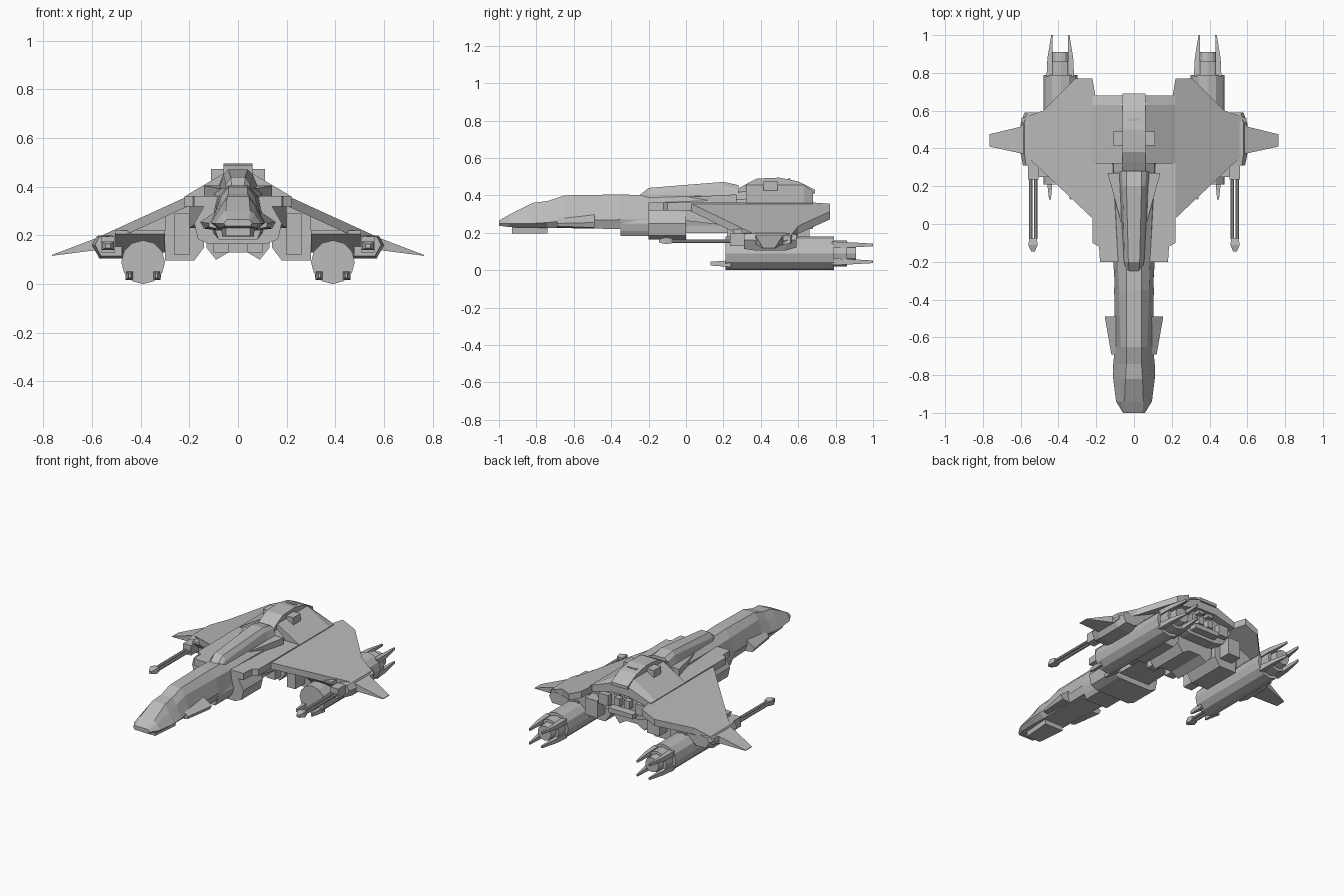
import bpy, bmesh, math
from mathutils import Matrix

cube = bpy.data.objects.get("Cube")
if cube:
    bpy.data.objects.remove(cube, do_unlink=True)

hull_grey = bpy.data.materials.new("hull_grey")
hull_grey.use_nodes = True
hull_grey.diffuse_color = (0.5, 0.5, 0.5, 1)
hull_grey.node_tree.nodes["Principled BSDF"].inputs["Base Color"].default_value = (0.5, 0.5, 0.5, 1)


def finish(name, bm, mirror):
    bmesh.ops.recalc_face_normals(bm, faces=bm.faces)
    mesh = bpy.data.meshes.new(name)
    bm.to_mesh(mesh)
    bm.free()
    mesh.materials.append(hull_grey)
    obj = bpy.data.objects.new(name, mesh)
    bpy.context.collection.objects.link(obj)
    if mirror:
        obj.modifiers.new("Mirror", 'MIRROR').use_mirror_merge = False
    return obj


def skin(name, rings, mirror=False):
    """Join rings of points into a closed solid."""
    bm = bmesh.new()
    loops = [[bm.verts.new(p) for p in ring] for ring in rings]
    n = len(loops[0])
    for a, b in zip(loops, loops[1:]):
        for i in range(n):
            j = (i + 1) % n
            bm.faces.new((a[i], a[j], b[j], b[i]))
    bm.faces.new(loops[0])
    bm.faces.new(loops[-1])
    return finish(name, bm, mirror)


def along_y(name, sections, mirror=False):
    return skin(name, [[(x, y, z) for x, z in pts] for y, pts in sections], mirror)


def both(half):
    return half + [(-x, z) for x, z in reversed(half)]


def rect(x0, x1, z0, z1):
    return [(x0, z0), (x1, z0), (x1, z1), (x0, z1)]


def box(name, x0, x1, y0, y1, z0, z1, mirror=False):
    return along_y(name, [(y, rect(x0, x1, z0, z1)) for y in (y0, y1)], mirror)


def plate(name, plan, top, bottom, mirror=True):
    return skin(name, [[(x, y, f(x)) for x, y in plan] for f in (top, bottom)], mirror)


def drum(name, x, z, y0, y1, r0, r1, sides=12, mirror=True):
    bm = bmesh.new()
    place = Matrix.Translation((x, (y0 + y1) / 2, z)) @ Matrix.Rotation(-math.pi / 2, 4, 'X')
    bmesh.ops.create_cone(bm, cap_ends=True, segments=sides, radius1=r0, radius2=r1,
                          depth=y1 - y0, matrix=place)
    return finish(name, bm, mirror)


# Main fuselage: y, then top, shoulder, waist and keel as (half width, height)
along_y("fuselage", [(y, both(half)) for y, half in [
    (-1.0, [(.045, .265), (.05, .26), (.058, .25), (.05, .238)]),
    (-0.94, [(.05, .30), (.07, .285), (.095, .25), (.075, .23)]),
    (-0.82, [(.045, .36), (.075, .31), (.11, .25), (.08, .228)]),
    (-0.74, [(.04, .37), (.07, .33), (.11, .255), (.08, .225)]),
    (-0.65, [(.04, .40), (.07, .36), (.10, .265), (.08, .225)]),
    (-0.35, [(.04, .405), (.08, .36), (.105, .27), (.09, .22)]),
    (-0.20, [(.04, .40), (.085, .36), (.10, .27), (.09, .215)]),
    (0.33, [(.05, .43), (.11, .38), (.13, .28), (.11, .22)])]])

# Raised spine behind the cockpit
along_y("spine", [(y, both(half)) for y, half in [
    (-0.25, [(.025, .40), (.04, .39), (.045, .37)]),
    (-0.20, [(.03, .44), (.05, .41), (.055, .38)]),
    (0.20, [(.04, .472), (.06, .45), (.075, .40)]),
    (0.28, [(.04, .455), (.065, .44), (.09, .38)])]])
along_y("spine_fin", [(y, rect(x0, x1, z0, z1)) for y, x0, x1, z0, z1 in [
    (-0.02, .05, .06, .37, .39), (.27, .06, .14, .35, .405)]], True)

# Chin, cheeks and belly
along_y("chin", [(-.93, both([(.05, .24), (.05, .197)])), (-.74, both([(.07, .24), (.065, .195)]))])
along_y("cheek", [
    (-.69, [(.09, .228), (.12, .235), (.12, .25), (.09, .28)]),
    (-.49, [(.09, .222), (.14, .228), (.155, .255), (.09, .3)])], True)
along_y("belly_front", [(y, both([(.09, .29), (w, .25), (w - .01, .21), (.08, .183)]))
                        for y, w in [(-.35, .10), (-.2, .11), (-.05, .12)]])
along_y("belly_middle", [(y, both([(.14, .32), (.18, .25), (.165, .185), (.12, .165)]))
                         for y in (-.2, 0)])
box("belly_spar", -.11, .11, 0, .32, .2, .24)
along_y("belly_rear", [(y, both([(.13, .3), (.13, .15), (.09, .1), (.04, .13)])) for y in (.3, .56)])
box("belly_pod", .04, .1, .24, .4, .13, .2, True)

# Shoulder intakes where wing meets fuselage
plate("shoulder", [(.08, -.2), (.18, -.2), (.185, -.12), (.22, -.1), (.22, .32), (.08, .32)],
      lambda x: .362, lambda x: .318)
along_y("shoulder_keel", [(-.05, rect(.08, .14, .27, .32)), (.3, rect(.08, .2, .23, .32))], True)

# Centre body with sloped roof
along_y("centre_body", [(y, both([(.06, .455), (.22, .36), (.22, .31), (.16, .22), (.1, .2)]))
                        for y in (.32, .63)])
along_y("centre_roof_tail", [(y, both([(.06, t), (.22, .36), (.22, .32), (.06, .36)]))
                             for y, t in ((.63, .455), (.68, .42))])

# Dorsal engine hump, drawn as a side profile
hump = [(.25, .42), (.33, .465), (.38, .49), (.5, .495), (.6, .475), (.69, .43), (.69, .41), (.3, .38)]
skin("dorsal_hump", [[(x, y, z) for y, z in hump] for x in (-.06, .06)])
box("hump_saddle", -.11, .11, .415, .49, .40, .473)
box("hump_vent", -.035, .035, .545, .56, .47, .489)

# Rear exhaust cluster
for i, z in enumerate((.27, .34)):
    box("rear_exhaust_" + str(i), .015, .055, .6, .665, z, z + .05, True)
box("rear_block", .1, .17, .6, .665, .25, .32, True)
box("rear_sill", -.09, .09, .6, .68, .22, .25)


# Anhedral wings
def wing_top(x):
    return .355 - .457 * (x - .22)


plate("wing", [(.205, .015), (.22, .03), (.585, .375), (.595, .56), (.48, .60), (.31, .77),
               (.22, .77), (.205, .68)],
      wing_top, lambda x: wing_top(x) - .042)
plate("wing_tip", [(.58, .37), (.765, .41), (.765, .475), (.6, .515), (.58, .55)],
      lambda x: .19 - .38 * (x - .58), lambda x: .14 - .13 * (x - .58))

# Side intake boxes under the wing
along_y("intake_box", [(y, [(.14, .36), (.14, .15), (.18, .097), (.30, .097), (.30, .29)])
                       for y in (.32, .58)], True)
box("intake_duct", .2, .262, .22, .34, .12, .29, True)
box("intake_tail", .18, .27, .56, .66, .15, .26, True)

# Engine pylons and outboard pods
along_y("pylon", [(.25, rect(.3, .505, .205, .22)), (.34, rect(.3, .505, .13, .22)),
                  (.59, rect(.3, .505, .13, .22))], True)
along_y("pylon_fillet", [(y, [(.29, .21), (.45, .21), (.29, .3)]) for y in (.34, .59)], True)
pod = [(.47, .21), (.58, .198), (.6, .16), (.57, .105), (.47, .105)]
pod_mid = (.52, .17)
along_y("tip_pod", [(y, [(pod_mid[0] + (x - pod_mid[0]) * s, pod_mid[1] + (z - pod_mid[1]) * s)
                         for x, z in pod])
                    for y, s in ((.31, .85), (.37, 1), (.53, 1), (.59, .75))], True)

# Engines
EX, EZ = .39, .09
drum("engine_body", EX, EZ, .21, .79, .09, .09)
drum("engine_collar", EX, EZ, .79, .86, .07, .07)
drum("engine_nozzle", EX, EZ, .86, .91, .052, .048)
box("engine_top_rail", EX - .03, EX + .03, .3, .6, .16, .185, True)


def prong(name, sx, dz, stations):
    sections = []
    for y, inner, outer, half in stations:
        x0, x1 = EX + sx * inner, EX + sx * outer
        sections.append((y, rect(x0, x1, EZ + dz - half, EZ + dz + half)))
    along_y(name, sections, True)


for sx in (-1, 1):
    for dz in (-.045, .045):
        prong("rear_prong", sx, dz, [(.78, .04, .073, .018), (.88, .042, .068, .014), (1.0, .04, .048, .007)])
    prong("front_prong", sx, -.055, [(.13, .05, .06, .01), (.24, .04, .072, .018)])

# Twin-barrel wing guns
for x in (.52, .546):
    drum("gun_barrel", x, .155, -.08, .25, .009, .009, 8)
box("gun_breech", .505, .562, .235, .33, .13, .195, True)
along_y("gun_muzzle", [(-.145, rect(.525, .545, .148, .165)), (-.11, rect(.51, .56, .14, .175)),
                       (-.075, rect(.515, .553, .143, .172))], True)
